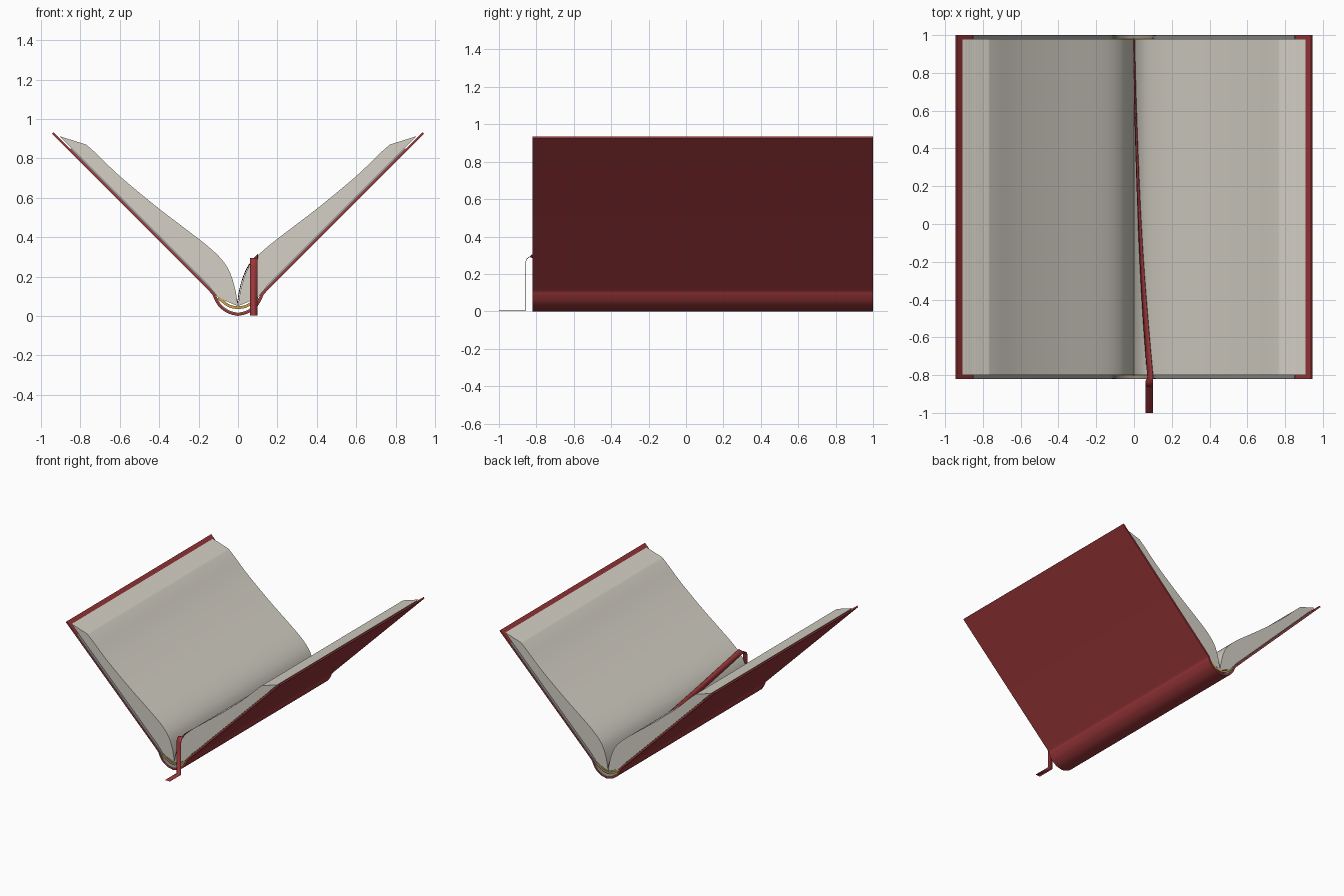
import bpy, bmesh, math
from mathutils import Vector

cube = bpy.data.objects.get("Cube")
if cube:
    bpy.data.objects.remove(cube, do_unlink=True)


def material(name, r, g, b):
    m = bpy.data.materials.new(name)
    m.use_nodes = True
    m.diffuse_color = (r, g, b, 1)
    m.node_tree.nodes["Principled BSDF"].inputs["Base Color"].default_value = (r, g, b, 1)
    return m


RED = material("red cloth", 0.33, 0.038, 0.042)
PAPER = material("cream paper", 0.66, 0.63, 0.56)
LINING = material("grey lining", 0.25, 0.25, 0.24)
GOLD = material("gold thread", 0.62, 0.38, 0.07)


def smooth_path(points, steps):
    """Catmull-Rom curve through 2D points."""
    p = [Vector(q) for q in points]
    p = [2 * p[0] - p[1]] + p + [2 * p[-1] - p[-2]]
    out = []
    for i in range(1, len(p) - 2):
        a, b, c, d = p[i - 1:i + 3]
        for k in range(steps):
            t = k / steps
            out.append((2 * b + (c - a) * t + (2 * a - 5 * b + 4 * c - d) * t * t
                        + (3 * b - a - 3 * c + d) * t ** 3) / 2)
    return out + [p[-2]]


def offset(path, dist):
    """Shift a 2D path to its left."""
    out = []
    for i, q in enumerate(path):
        t = (path[min(i + 1, len(path) - 1)] - path[max(i - 1, 0)]).normalized()
        out.append(q + Vector((-t.y, t.x)) * dist)
    return out


def add_slab(bm, low, high, y0, y1):
    """Closed slab between two x-z profiles, running along y."""
    rows = [[bm.verts.new((l.x, y0, l.y)), bm.verts.new((h.x, y0, h.y)),
             bm.verts.new((h.x, y1, h.y)), bm.verts.new((l.x, y1, l.y))]
            for l, h in zip(low, high)]
    for a, b in zip(rows, rows[1:]):
        for i in range(4):
            j = (i + 1) % 4
            bm.faces.new((a[i], a[j], b[j], b[i]))
    bm.faces.new(rows[0])
    bm.faces.new(rows[-1])


def finish(name, bm, mat):
    bmesh.ops.recalc_face_normals(bm, faces=bm.faces)
    mesh = bpy.data.meshes.new(name)
    bm.to_mesh(mesh)
    bm.free()
    ob = bpy.data.objects.new(name, mesh)
    bpy.context.collection.objects.link(ob)
    mesh.materials.append(mat)
    bpy.ops.object.select_all(action='DESELECT')
    ob.select_set(True)
    bpy.context.view_layer.objects.active = ob
    bpy.ops.object.shade_smooth_by_angle(angle=math.radians(35))
    return ob


def both_sides(half):
    return [Vector((-q.x, q.y)) for q in reversed(half[1:])] + half


FRONT, BACK = -0.82, 1.0

# Cover: boards and rounded spine as one bent strip
spine = smooth_path([(0, 0), (0.05, 0.013), (0.095, 0.045), (0.12, 0.085),
                     (0.128, 0.105), (0.145, 0.125)], 4)
outer = both_sides(spine + [Vector((0.945, 0.925))])
bm = bmesh.new()
add_slab(bm, outer, offset(outer, 0.012), FRONT, BACK)
finish("cover", bm, RED)

# Lining glued inside the cover, leaving a turned-in cloth margin
inner = both_sides(spine + [Vector((0.86, 0.84))])
bm = bmesh.new()
add_slab(bm, offset(inner, 0.0115), offset(inner, 0.016), FRONT + 0.001, BACK - 0.001)
finish("cover_lining", bm, LINING)

# Page block: leaves fanned from the cover to the open page
STEPS, LEAVES = 5, 18
open_page = smooth_path([(0, 0.05), (0.015, 0.14), (0.045, 0.23), (0.09, 0.295), (0.16, 0.36),
                         (0.27, 0.445), (0.42, 0.56), (0.6, 0.71), (0.72, 0.825), (0.77, 0.87)], STEPS)
last_page = smooth_path([(0.1, 0.092), (0.15, 0.156), (0.2, 0.206), (0.25, 0.256), (0.31, 0.316),
                         (0.42, 0.426), (0.56, 0.566), (0.73, 0.736), (0.85, 0.856), (0.907, 0.913)], STEPS)


def leaf_profile(s):
    return [a.lerp(b, s) for a, b in zip(last_page, open_page)]


bm = bmesh.new()
for k in range(LEAVES):
    low, high = leaf_profile(k / LEAVES), leaf_profile((k + 1) / LEAVES)
    under = []
    for l, h in zip(low, high):
        gap = l - h
        under.append(h + gap * min(1, 0.011 / gap.length))
    add_slab(bm, under, high, FRONT + 0.02, BACK - 0.02)
pages = finish("pages", bm, PAPER)
mirror = pages.modifiers.new("other_half", 'MIRROR')
mirror.use_mirror_merge = False

# Headbands at both ends of the spine
band = both_sides(smooth_path([(0, 0.034), (0.05, 0.046), (0.104, 0.086)], 5))
for name, y in (("front_headband", FRONT + 0.014), ("back_headband", BACK - 0.024)):
    bm = bmesh.new()
    add_slab(bm, band, offset(band, 0.014), y, y + 0.01)
    finish(name, bm, GOLD)

# Ribbon bookmark: lies along the gutter, drops over the front and trails
lengths = [0]
for a, b in zip(open_page, open_page[1:]):
    lengths.append(lengths[-1] + (b - a).length)
lifted = offset(open_page, 0.005)


def on_page(s, y):
    for i in range(len(lengths) - 1):
        if s <= lengths[i + 1]:
            f = (s - lengths[i]) / (lengths[i + 1] - lengths[i])
            q = lifted[i].lerp(lifted[i + 1], f)
            return Vector((q.x, y, q.y))


rows = []
for k in range(25):
    t = k / 24
    s, y = 0.03 + 0.235 * t, 0.975 - 1.785 * t
    rows.append((on_page(s - 0.022, y), on_page(s + 0.022, y)))
for y, z in ((-0.835, 0.292), (-0.852, 0.28), (-0.86, 0.255), (-0.86, 0.004), (-1.0, 0.004)):
    rows.append((Vector((0.06, y, z)), Vector((0.1, y, z))))
bm = bmesh.new()
verts = [[bm.verts.new(q) for q in row] for row in rows]
for a, b in zip(verts, verts[1:]):
    bm.faces.new((a[0], a[1], b[1], b[0]))
ribbon = finish("ribbon", bm, RED)
solid = ribbon.modifiers.new("thickness", 'SOLIDIFY')
solid.thickness = 0.003
solid.offset = 0
